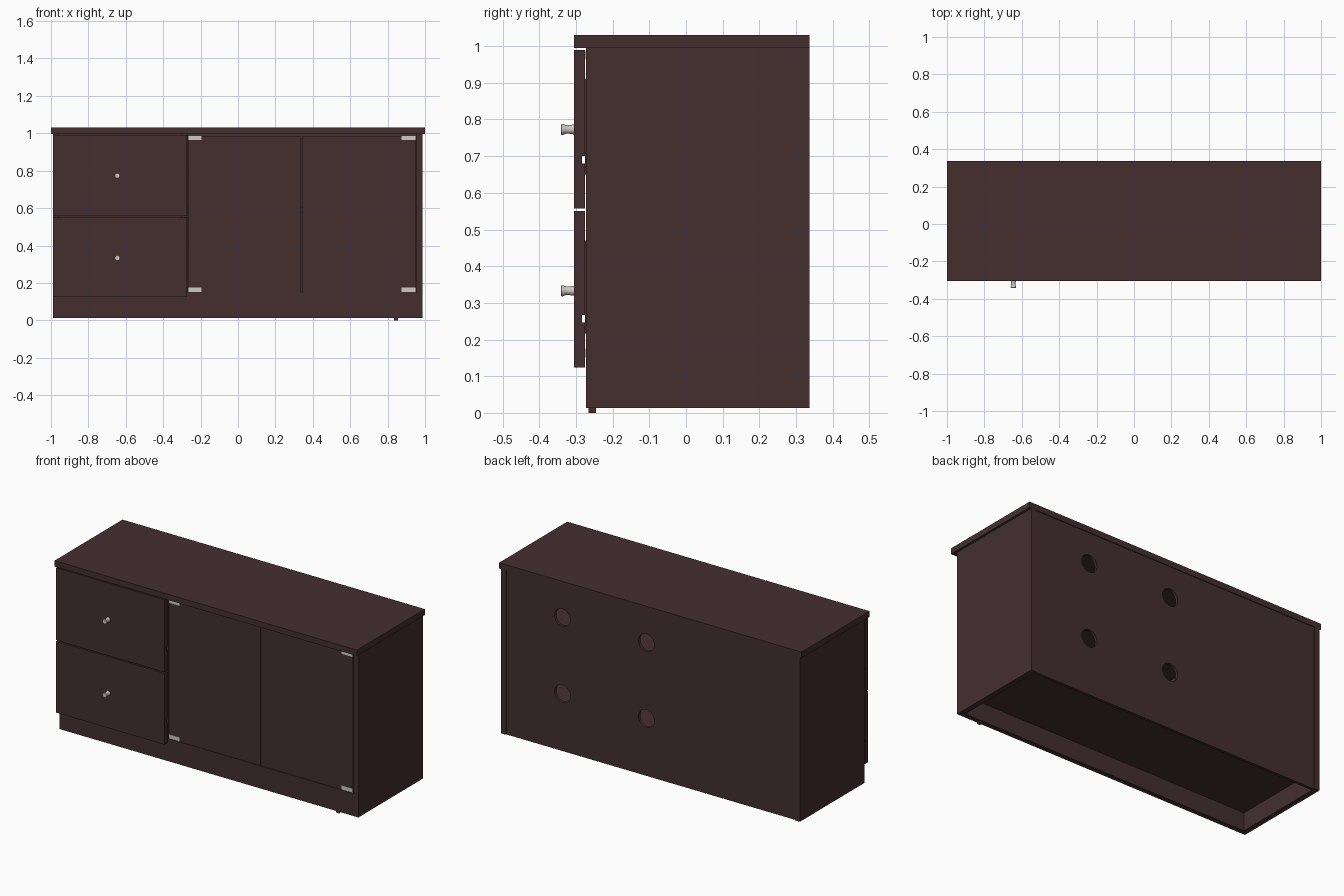
import bpy, bmesh, math

if "Cube" in bpy.data.objects:
    bpy.data.objects.remove(bpy.data.objects["Cube"])


def material(name, rgb):
    m = bpy.data.materials.new(name)
    m.diffuse_color = (*rgb, 1)
    m.use_nodes = True
    m.node_tree.nodes["Principled BSDF"].inputs["Base Color"].default_value = m.diffuse_color
    return m


WOOD = material("dark_brown_wood", (0.058, 0.028, 0.030))
METAL = material("pale_knob_metal", (0.60, 0.57, 0.53))
HINGE = material("light_hinge_metal", (0.62, 0.61, 0.55))


def add_object(name, bm, mat):
    bmesh.ops.recalc_face_normals(bm, faces=bm.faces)
    me = bpy.data.meshes.new(name)
    bm.to_mesh(me)
    bm.free()
    me.materials.append(mat)
    ob = bpy.data.objects.new(name, me)
    bpy.context.collection.objects.link(ob)
    return ob


def extrude_x(name, profile, x0, x1, mat=WOOD):
    """Extrude a (y, z) outline along x."""
    bm = bmesh.new()
    face = bm.faces.new([bm.verts.new((x0, y, z)) for y, z in profile])
    out = bmesh.ops.extrude_face_region(bm, geom=[face])["geom"]
    bmesh.ops.translate(bm, vec=(x1 - x0, 0, 0),
                        verts=[v for v in out if isinstance(v, bmesh.types.BMVert)])
    return add_object(name, bm, mat)


def box(name, x, y, z, mat=WOOD):
    return extrude_x(name, [(y[0], z[0]), (y[1], z[0]), (y[1], z[1]), (y[0], z[1])], *x, mat)


def revolve_y(name, profile, x, z, mat, n=24):
    """Closed lathe of (y, radius) points about a y-directed axis."""
    bm = bmesh.new()
    rings = []
    for y, r in profile:
        rings.append([bm.verts.new((x + r * math.cos(2 * math.pi * i / n), y,
                                    z + r * math.sin(2 * math.pi * i / n))) for i in range(n)])
    for a, b in zip(rings, rings[1:]):
        for i in range(n):
            j = (i + 1) % n
            bm.faces.new((a[i], a[j], b[j], b[i]))
    bm.faces.new(rings[0])
    bm.faces.new(rings[-1])
    return add_object(name, bm, mat)


FRONT, BACK = -0.272, 0.337

# Carcass
box("top_board", (-1.0, 1.0), (-0.305, BACK), (0.995, 1.03))
box("left_side_panel", (-0.99, -0.958), (FRONT, BACK), (0.013, 0.995))
box("right_side_panel", (0.955, 0.987), (FRONT, BACK), (0.013, 0.995))
box("divider", (-0.302, -0.27), (FRONT, 0.315), (0.15, 0.995))
box("bottom_board", (-0.958, 0.955), (FRONT, 0.315), (0.122, 0.148))
box("kick_board", (-0.958, 0.955), (FRONT, -0.242), (0.013, 0.122))
box("middle_shelf", (-0.27, 0.955), (-0.24, 0.315), (0.575, 0.605))
box("front_foot", (0.835, 0.855), (-0.266, -0.246), (0.0, 0.013))

# Back panel with four cable holes
back = box("back_panel", (-0.958, 0.955), (0.315, 0.332), (0.013, 0.995))
for x in (0.03, 0.585):
    for z in (0.356, 0.81):
        cutter = revolve_y("hole_cutter", [(0.25, 0.052), (0.4, 0.052)], x, z, WOOD, 32)
        cutter.hide_render = True
        cutter.hide_viewport = True
        mod = back.modifiers.new("hole", "BOOLEAN")
        mod.operation = "DIFFERENCE"
        mod.solver = "EXACT"
        mod.object = cutter

# Drawers: grooved fronts, boxes behind, knobs
for label, z0, z1, zg, zk in (("lower", 0.124, 0.550, 0.247, 0.333),
                              ("upper", 0.557, 0.990, 0.680, 0.773)):
    yf, yg, yb = -0.305, -0.284, -0.275
    extrude_x(label + "_drawer_front",
              [(yf, z0), (yb, z0), (yb, zg), (yg, zg), (yg, zg + 0.02),
               (yb, zg + 0.02), (yb, z1), (yf, z1)], -0.99, -0.273)
    box(label + "_drawer_base", (-0.91, -0.35), (yb, 0.24), (zg, zg + 0.02))
    for side, x in (("left", -0.935), ("right", -0.35)):
        box(f"{label}_drawer_{side}_side", (x, x + 0.025), (yb, 0.24), (zg - 0.03, z1 - 0.08))
    box(label + "_drawer_back", (-0.935, -0.325), (0.24, 0.265), (zg - 0.03, z1 - 0.08))
    knob = revolve_y(label + "_drawer_knob",
                     [(-0.304, 0.014), (-0.312, 0.0125), (-0.322, 0.0115), (-0.330, 0.0125),
                      (-0.335, 0.015), (-0.339, 0.015), (-0.341, 0.013)], -0.645, zk, METAL)
    bpy.context.view_layer.objects.active = knob
    knob.select_set(True)
    bpy.ops.object.shade_smooth_by_angle(angle=math.radians(40))
    knob.select_set(False)

# Inset doors and their corner hinges
box("left_door", (-0.267, 0.338), (FRONT, -0.25), (0.150, 0.986))
box("right_door", (0.342, 0.952), (FRONT, -0.25), (0.150, 0.986))
for side, x in (("left", (-0.266, -0.196)), ("right", (0.875, 0.951))):
    for level, z in (("lower", (0.151, 0.176)), ("upper", (0.963, 0.988))):
        box(f"{side}_door_{level}_hinge", x, (FRONT - 0.002, -0.245), z, HINGE)
